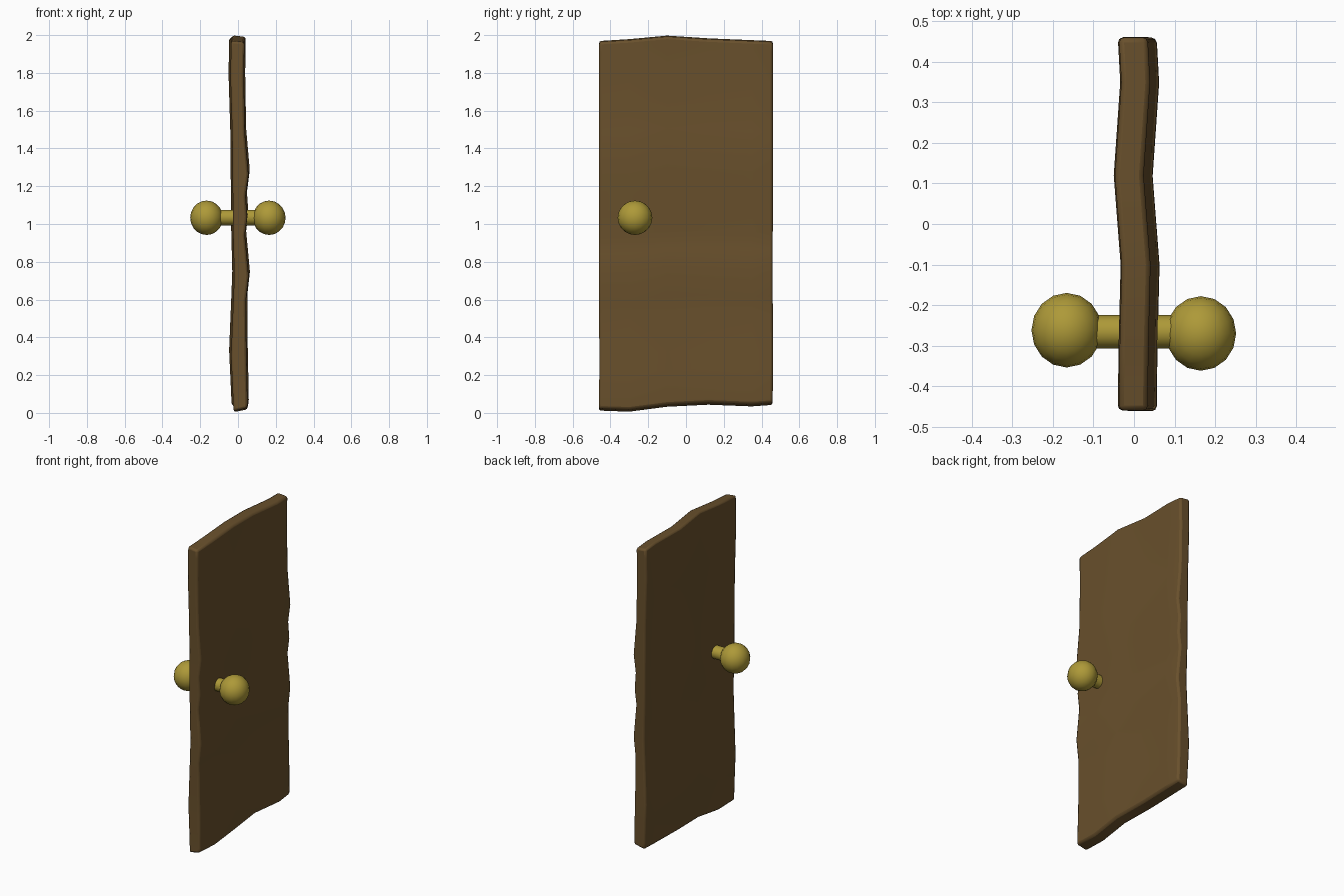
import bpy, bmesh, math
from mathutils import Vector, Matrix

if "Cube" in bpy.data.objects:
    bpy.data.objects.remove(bpy.data.objects["Cube"])


def material(name, color):
    m = bpy.data.materials.new(name)
    m.diffuse_color = (*color, 1)
    m.use_nodes = True
    m.node_tree.nodes["Principled BSDF"].inputs["Base Color"].default_value = m.diffuse_color
    return m


def lerp(points, t):
    for (a, va), (b, vb) in zip(points, points[1:]):
        if t <= b:
            return va + (vb - va) * max(0, (t - a) / (b - a))
    return points[-1][1]


def finish(bm, name, mat, angle):
    bmesh.ops.recalc_face_normals(bm, faces=bm.faces)
    mesh = bpy.data.meshes.new(name)
    bm.to_mesh(mesh)
    bm.free()
    mesh.materials.append(mat)
    ob = bpy.data.objects.new(name, mesh)
    bpy.context.collection.objects.link(ob)
    bpy.ops.object.select_all(action='DESELECT')
    ob.select_set(True)
    bpy.context.view_layer.objects.active = ob
    bpy.ops.object.shade_smooth_by_angle(angle=math.radians(angle))
    return ob


wood = material("wood", (0.14, 0.08, 0.025))
brass = material("brass", (0.42, 0.32, 0.04))

# Hand-hewn door slab: wavy profiles of both faces, top and bottom
left_face = [(0, -.025), (.03, -.025), (.3, -.037), (.5, -.029), (.72, -.02), (1, -.027),
             (1.2, -.028), (1.5, -.031), (1.8, -.040), (2, -.037)]
right_face = [(0, .048), (.04, .05), (.2, .047), (.4, .043), (.6, .042), (.73, .056),
              (.95, .036), (1.05, .048), (1.16, .04), (1.28, .055), (1.5, .036), (1.8, .031), (2, .034)]
bow = [(-.46, 0), (-.3, .002), (-.1, .007), (.12, -.010), (.35, .006), (.46, 0)]
top_edge = [(-.46, 1.97), (-.3, 1.98), (-.12, 2.0), (.1, 1.985), (.46, 1.97)]
low_edge = [(-.46, .01), (-.33, .0), (-.1, .03), (.2, .045), (.35, .032), (.46, .04)]
side_wave = [(0, -.002), (.25, .002), (.7, -.002), (1.1, 0), (2, 0)]
ys = [-.46, -.3, -.1, .12, .35, .46]
zs = [0, .04, .2, .3, .4, .5, .6, .73, .85, .95, 1.05, 1.16, 1.28, 1.5, 1.65, 1.8, 1.94, 2]

bm = bmesh.new()
grid = {}
for s, face in enumerate((left_face, right_face)):
    for i, y in enumerate(ys):
        lo, hi = lerp(low_edge, y), lerp(top_edge, y)
        for j, z in enumerate(zs):
            x = lerp(face, z) + lerp(bow, y)
            zz = lo + (hi - lo) * z / 2
            if j == 0:
                zz += .015 * s
            if j == len(zs) - 1:
                zz -= .008 * s
            grid[s, i, j] = bm.verts.new((x, y + lerp(side_wave, z), zz))
I, J = len(ys) - 1, len(zs) - 1
for s in (0, 1):
    for i in range(I):
        for j in range(J):
            bm.faces.new([grid[s, i, j], grid[s, i + 1, j], grid[s, i + 1, j + 1], grid[s, i, j + 1]])
for i in range(I):
    for j in (0, J):
        bm.faces.new([grid[0, i, j], grid[0, i + 1, j], grid[1, i + 1, j], grid[1, i, j]])
for j in range(J):
    for i in (0, I):
        bm.faces.new([grid[0, i, j], grid[0, i, j + 1], grid[1, i, j + 1], grid[1, i, j]])
door = finish(bm, "door", wood, 50)
bevel = door.modifiers.new("worn_edges", 'BEVEL')
bevel.width = .012
bevel.segments = 2
bevel.limit_method = 'ANGLE'
bevel.angle_limit = math.radians(50)

# Knobs on both sides
for name, x, y in (("left_knob", -.166, -.262), ("right_knob", .165, -.27)):
    bm = bmesh.new()
    bmesh.ops.create_uvsphere(bm, u_segments=16, v_segments=10, radius=1,
                              matrix=Matrix.Translation((x, y, 1.033))
                              @ Matrix.Diagonal((.087, .092, .091, 1)))
    finish(bm, name, brass, 60)

# Spindle through the door
bm = bmesh.new()
bmesh.ops.create_cone(bm, cap_ends=True, segments=16, radius1=.041, radius2=.041, depth=.3,
                      matrix=Matrix.Translation((0, -.266, 1.034))
                      @ Matrix.Rotation(math.pi / 2, 4, 'Y'))
finish(bm, "spindle", brass, 40)
